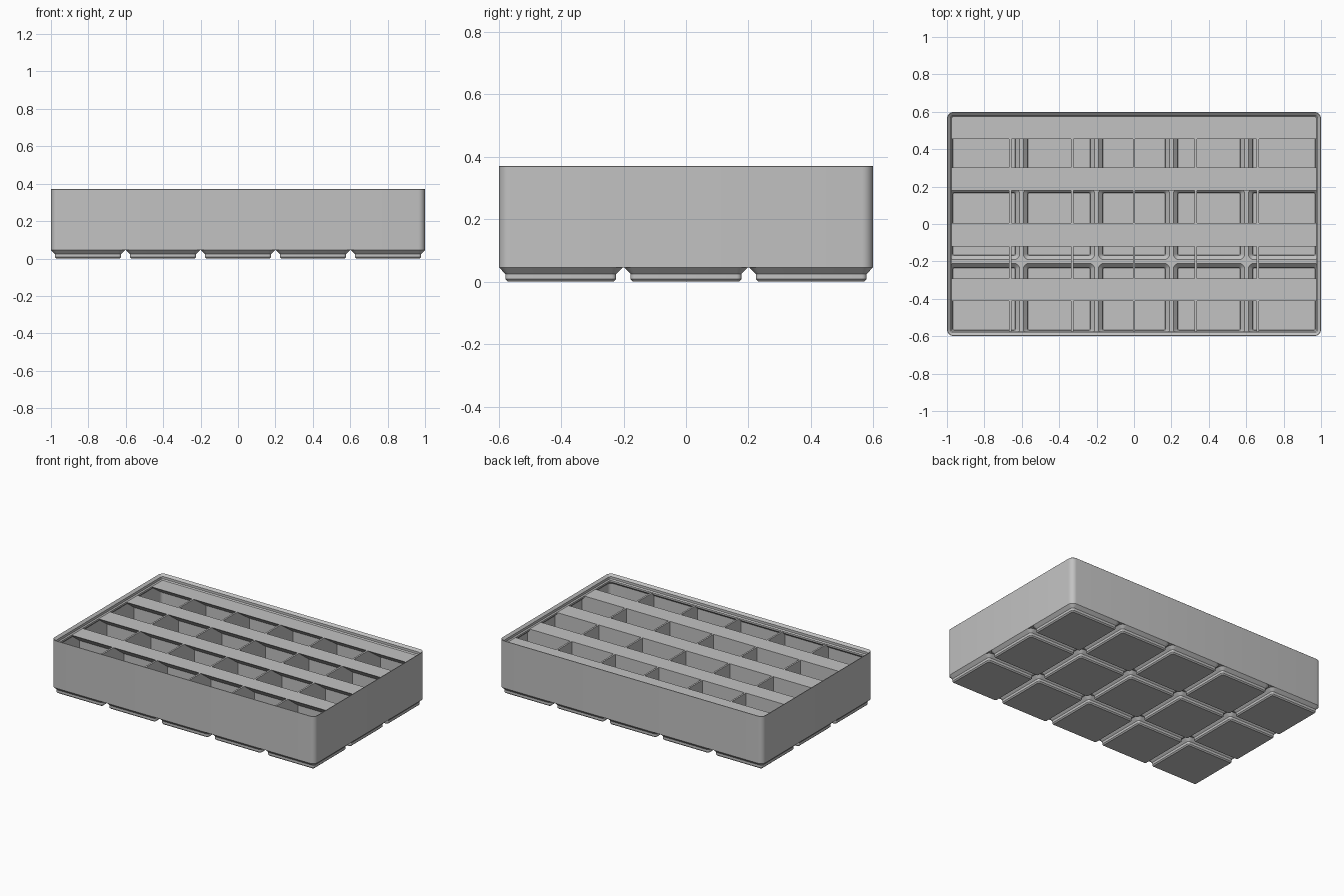
import bpy, bmesh, math

cube = bpy.data.objects.get("Cube")
if cube:
    bpy.data.objects.remove(cube, do_unlink=True)

grey = bpy.data.materials.new("plain grey")
grey.use_nodes = True
colour = (0.54, 0.54, 0.54, 1)
grey.diffuse_color = colour
grey.node_tree.nodes["Principled BSDF"].inputs["Base Color"].default_value = colour

PITCH = 0.401
HX, HY, R = 1.0, 0.599, 0.036
TOP = 0.334          # height of the dividers and label shelves
WALL_X, WALL_Y = 0.991, 0.59
CELLS_X = [(i - 2) * PITCH for i in range(5)]
CELLS_Y = [(j - 1) * PITCH for j in range(3)]


def finish(name, bm):
    bmesh.ops.recalc_face_normals(bm, faces=bm.faces)
    mesh = bpy.data.meshes.new(name)
    bm.to_mesh(mesh)
    bm.free()
    obj = bpy.data.objects.new(name, mesh)
    bpy.context.collection.objects.link(obj)
    mesh.materials.append(grey)
    bpy.ops.object.select_all(action='DESELECT')
    obj.select_set(True)
    bpy.context.view_layer.objects.active = obj
    bpy.ops.object.shade_smooth_by_angle(angle=math.radians(30))
    return obj


def rounded_ring(bm, cx, cy, hx, hy, r, z, steps=6):
    ring = []
    for q, (sx, sy) in enumerate([(1, 1), (-1, 1), (-1, -1), (1, -1)]):
        for k in range(steps + 1):
            a = (q + k / steps) * math.pi / 2
            ring.append(bm.verts.new((cx + sx * (hx - r) + r * math.cos(a),
                                      cy + sy * (hy - r) + r * math.sin(a), z)))
    return ring


def loft(bm, rings, closed=False):
    pairs = list(zip(rings, rings[1:]))
    if closed:
        pairs.append((rings[-1], rings[0]))
    else:
        bm.faces.new(rings[0])
        bm.faces.new(rings[-1])
    n = len(rings[0])
    for a, b in pairs:
        for i in range(n):
            j = (i + 1) % n
            bm.faces.new((a[i], a[j], b[j], b[i]))


def prism(bm, section, axis, lo, hi):
    """Extrude a (u, z) section along x (axis 0) or y (axis 1)."""
    ends = [[bm.verts.new((e, u, z) if axis == 0 else (u, e, z)) for u, z in section]
            for e in (lo, hi)]
    loft(bm, ends)


# Outer wall with stacking lip: (inset, height) round the closed profile
wall_profile = [(0, 0.0454), (0, 0.369), (0.002, 0.371), (0.018, 0.357), (0.018, 0.341),
                (0.025, TOP), (0.025, 0.3226), (0.009, 0.307), (0.009, 0.0454)]
bm = bmesh.new()
loft(bm, [rounded_ring(bm, 0, 0, HX - d, HY - d, R - d, z) for d, z in wall_profile], True)
finish("outer_wall", bm)

# Hollow stepped feet: (half size, corner radius, height) outside then inside
foot_profile = [(0.170, 0.008, 0), (0.1776, 0.0155, 0.0076), (0.1776, 0.0155, 0.0248),
                (0.198, R, 0.0454), (0.198, R, 0.050), (0.190, 0.028, 0.050),
                (0.1685, 0.008, 0.0285), (0.1685, 0.008, 0.0125), (0.165, 0.006, 0.009)]
bm = bmesh.new()
for cx in CELLS_X:
    for cy in CELLS_Y:
        loft(bm, [rounded_ring(bm, cx, cy, h, h, r, z) for h, r, z in foot_profile])
finish("feet", bm)

# Floor grid joining the feet, with a rounded opening over each one
bm = bmesh.new()
loft(bm, [rounded_ring(bm, 0, 0, HX - 0.003, HY - 0.003, R - 0.003, z) for z in (0.0458, 0.054)])
grid = finish("floor_grid", bm)
bm = bmesh.new()
for cx in CELLS_X:
    for cy in CELLS_Y:
        loft(bm, [rounded_ring(bm, cx, cy, 0.190, 0.190, 0.028, z) for z in (0.03, 0.08)])
cutter = finish("opening_cutter", bm)
cutter.hide_render = True
cut = grid.modifiers.new("openings", 'BOOLEAN')
cut.operation = 'DIFFERENCE'
cut.solver = 'EXACT'
cut.object = cutter
bpy.context.view_layer.objects.active = grid
bpy.ops.object.modifier_apply(modifier=cut.name)
bpy.data.objects.remove(cutter, do_unlink=True)


# Dividers reach down into each hollow foot; axis is the thin direction
def divider(bm, axis, pos, span, centres):
    lo, hi = pos - 0.006, pos + 0.006
    prism(bm, [(-span, 0.049), (span, 0.049), (span, TOP), (-span, TOP)], axis, lo, hi)
    for c in centres:
        prism(bm, [(c - 0.166, 0.008), (c + 0.166, 0.008), (c + 0.169, 0.0285),
                   (c + 0.19, 0.0495), (c - 0.19, 0.0495), (c - 0.169, 0.0285)], axis, lo, hi)


bm = bmesh.new()
for i in range(-2, 3):
    divider(bm, 0, i * 0.3305, WALL_Y + 0.002, CELLS_Y)
finish("cross_dividers", bm)
bm = bmesh.new()
for j in (-1, 0, 1):
    divider(bm, 1, j * 0.2965, WALL_X + 0.002, CELLS_X)
finish("long_dividers", bm)

# Label shelves: wedge section along the back of each row
bm = bmesh.new()
for back, front in [(0.587, 0.455), (0.3025, 0.18), (0.006, -0.12), (-0.2905, -0.412)]:
    prism(bm, [(back, TOP), (front, TOP), (front, TOP - 0.001), (back, TOP - 0.092)],
          0, -WALL_X + 0.0005, WALL_X - 0.0005)
finish("label_shelves", bm)
